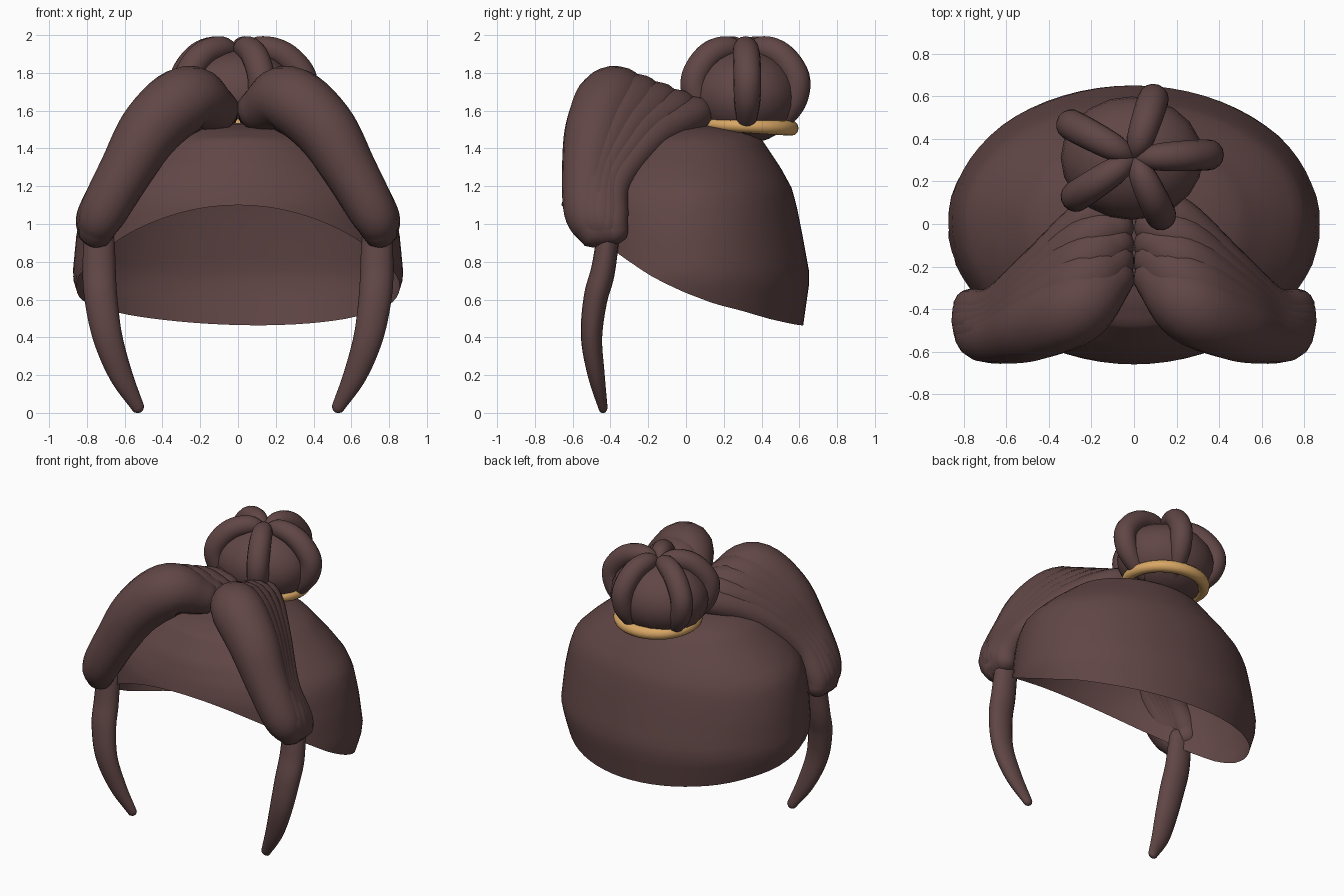
import bpy, bmesh, math
from mathutils import Vector

if "Cube" in bpy.data.objects:
    bpy.data.objects.remove(bpy.data.objects["Cube"])


def material(name, col):
    m = bpy.data.materials.new(name)
    m.diffuse_color = (*col, 1)
    m.use_nodes = True
    m.node_tree.nodes["Principled BSDF"].inputs["Base Color"].default_value = m.diffuse_color
    return m


HAIR = material("brown hair", (0.118, 0.061, 0.060))
GOLD = material("gold band", (0.69, 0.385, 0.13))


def finish(bm, name, mat, angle=60):
    bmesh.ops.recalc_face_normals(bm, faces=bm.faces)
    me = bpy.data.meshes.new(name)
    bm.to_mesh(me)
    bm.free()
    me.materials.append(mat)
    ob = bpy.data.objects.new(name, me)
    bpy.context.collection.objects.link(ob)
    bpy.ops.object.select_all(action='DESELECT')
    ob.select_set(True)
    bpy.context.view_layer.objects.active = ob
    bpy.ops.object.shade_smooth_by_angle(angle=math.radians(angle))
    return ob


def interp(table, x):
    """Piecewise linear lookup; each row is (key, value, ...)."""
    if x <= table[0][0]:
        return table[0][1:]
    for a, b in zip(table, table[1:]):
        if x <= b[0]:
            t = (x - a[0]) / (b[0] - a[0])
            return [p + (q - p) * t for p, q in zip(a[1:], b[1:])]
    return table[-1][1:]


def spline(pts, steps=6):
    """Catmull-Rom through 4D points (x, y, z, radius)."""
    p = [Vector(q) for q in pts]
    p = [2 * p[0] - p[1]] + p + [2 * p[-1] - p[-2]]
    out = []
    for i in range(1, len(p) - 2):
        a, b, c, d = p[i - 1:i + 3]
        for k in range(steps):
            t = k / steps
            out.append(0.5 * (2 * b + (c - a) * t + (2 * a - 5 * b + 4 * c - d) * t * t
                              + (3 * b - a - 3 * c + d) * t ** 3))
    return out + [p[-2]]


def tube(name, pts, flat_y=1.0, round_end=0.9, sides=16):
    """Tapered tube with rounded ends."""
    path = spline(pts)
    cen = [v.to_3d() for v in path]
    rad = [max(v[3], 0.01) for v in path]
    tan = [(cen[min(i + 1, len(cen) - 1)] - cen[max(i - 1, 0)]).normalized()
           for i in range(len(cen))]
    st = list(zip(cen, rad, tan))
    dome = [math.radians(a) for a in (30, 60, 80)]
    head = [(cen[0] - tan[0] * rad[0] * round_end * math.sin(a), rad[0] * math.cos(a), tan[0])
            for a in reversed(dome)]
    tail = [(cen[-1] + tan[-1] * rad[-1] * round_end * math.sin(a), rad[-1] * math.cos(a), tan[-1])
            for a in dome]
    st = head + st + tail
    bm = bmesh.new()
    n = st[0][2].orthogonal().normalized()
    rings, prev = [], st[0][2]
    for c, r, t in st:
        n = prev.rotation_difference(t) @ n
        n = (n - t * n.dot(t)).normalized()
        b = t.cross(n)
        prev = t
        ring = []
        for k in range(sides):
            a = 2 * math.pi * k / sides
            o = (n * math.cos(a) + b * math.sin(a)) * r
            o.y *= flat_y
            ring.append(bm.verts.new(c + o))
        rings.append(ring)
    for r0, r1 in zip(rings, rings[1:]):
        for k in range(sides):
            j = (k + 1) % sides
            bm.faces.new((r0[k], r0[j], r1[j], r1[k]))
    bm.faces.new(rings[0])
    bm.faces.new(rings[-1])
    return finish(bm, name, HAIR)


# Cap: open shell with a slanted rim; profile rows are z, half width, front, back
PROFILE = [(0.46, 0.79, 0.60, 0.62), (0.60, 0.84, 0.64, 0.64), (0.72, 0.877, 0.66, 0.657),
           (0.95, 0.855, 0.665, 0.615), (1.10, 0.825, 0.66, 0.585), (1.19, 0.79, 0.635, 0.56),
           (1.30, 0.68, 0.59, 0.50), (1.45, 0.50, 0.48, 0.40), (1.50, 0.38, 0.36, 0.31),
           (1.53, 0.18, 0.18, 0.12)]
RIM = [(-0.65, 1.10), (-0.55, 1.01), (-0.35, 0.84), (-0.2, 0.735), (-0.1, 0.68), (0, 0.635),
       (0.15, 0.583), (0.3, 0.55), (0.45, 0.51), (0.65, 0.465)]
SEG, ROWS = 64, 24
bm = bmesh.new()
rings = []
for i in range(ROWS):
    t = math.sin(i / (ROWS - 1) * math.pi / 2)
    ring = []
    for k in range(SEG):
        a = 2 * math.pi * k / SEG
        c, s = math.cos(a), math.sin(a)
        rim = interp(RIM, 0.65 * s)[0] - 0.02 * c * max(s, 0)
        z = rim + (1.53 - rim) * t
        w, f, b = interp(PROFILE, z)
        ring.append(bm.verts.new((w * c, (b if s > 0 else f) * s, z)))
    rings.append(ring)
for r0, r1 in zip(rings, rings[1:]):
    for k in range(SEG):
        j = (k + 1) % SEG
        bm.faces.new((r0[k], r0[j], r1[j], r1[k]))
top = bm.verts.new((0, 0, 1.535))
for k in range(SEG):
    bm.faces.new((rings[-1][k], rings[-1][(k + 1) % SEG], top))
finish(bm, "cap", HAIR)

# Swept front hair: fan of overlapping locks from a fat front roll to a thin back one
FRONT = [(0.10, -0.24, 1.60, 0.115), (0.26, -0.38, 1.665, 0.175), (0.45, -0.47, 1.515, 0.168),
         (0.595, -0.515, 1.28, 0.142), (0.715, -0.52, 1.06, 0.125), (0.755, -0.48, 0.955, 0.095)]
BACK = [(0.07, 0.07, 1.575, 0.085), (0.21, 0.03, 1.575, 0.095), (0.43, -0.19, 1.455, 0.10),
        (0.64, -0.375, 1.22, 0.09), (0.755, -0.39, 1.04, 0.085), (0.77, -0.385, 0.955, 0.08)]
# Hanging strand
STRAND = [(0.735, -0.41, 0.95, 0.082), (0.735, -0.44, 0.75, 0.088), (0.725, -0.48, 0.60, 0.087),
          (0.69, -0.50, 0.40, 0.078), (0.62, -0.475, 0.20, 0.062), (0.53, -0.44, 0.03, 0.034)]
LOCKS = 5
for side, label in ((-1, "left"), (1, "right")):
    def mirror(pts):
        return [(p[0] * side, *p[1:]) for p in pts]
    for i in range(LOCKS):
        t = i / (LOCKS - 1)
        pts = [[p + (q - p) * t for p, q in zip(f, b)] for f, b in zip(FRONT, BACK)]
        # Keep the outer face of the layers level at the lower end
        pts[4][0] += 0.012 * math.sin(math.pi * t)
        tube(f"{label}_front_lock_{i + 1}", mirror(pts), round_end=0.8)
    tube(f"{label}_strand", mirror(STRAND), flat_y=0.72)

# Bun core
BX, BY = 0.0, 0.31
bm = bmesh.new()
bmesh.ops.create_uvsphere(bm, u_segments=20, v_segments=14, radius=1)
for v in bm.verts:
    v.co = Vector((BX - 0.01 + v.co.x * 0.335, BY + v.co.y * 0.29, 1.675 + v.co.z * 0.25))
finish(bm, "bun_core", HAIR)

# Five locks curling over the bun: radius from axis, height, thickness
LOOP = [(0.0, 1.89, 0.03), (0.10, 1.93, 0.062), (0.23, 1.895, 0.072), (0.33, 1.78, 0.073),
        (0.32, 1.66, 0.07), (0.25, 1.56, 0.055), (0.18, 1.51, 0.04)]
for i in range(5):
    a = math.radians(3 + 72 * i)
    tube(f"bun_lock_{i + 1}", [(BX + r * math.cos(a) * 1.04, BY + r * math.sin(a) * 0.85, z, w)
                               for r, z, w in LOOP])

# Gold band around the bun base, tilted slightly back and narrower at the front
bm = bmesh.new()
U, V = 40, 12
grid = []
for i in range(U):
    a = 2 * math.pi * i / U
    w = 0.035 + 0.006 * math.sin(a)
    row = []
    for j in range(V):
        b = 2 * math.pi * j / V
        r = 0.245 + w * math.cos(b)
        y = r * math.sin(a)
        row.append(bm.verts.new((r * math.cos(a) * 1.05, BY + y,
                                 1.518 + w * math.sin(b) - 0.04 * y)))
    grid.append(row)
for i in range(U):
    for j in range(V):
        p, q, n = grid[i], grid[(i + 1) % U], (j + 1) % V
        bm.faces.new((p[j], q[j], q[n], p[n]))
finish(bm, "gold_band", GOLD)
